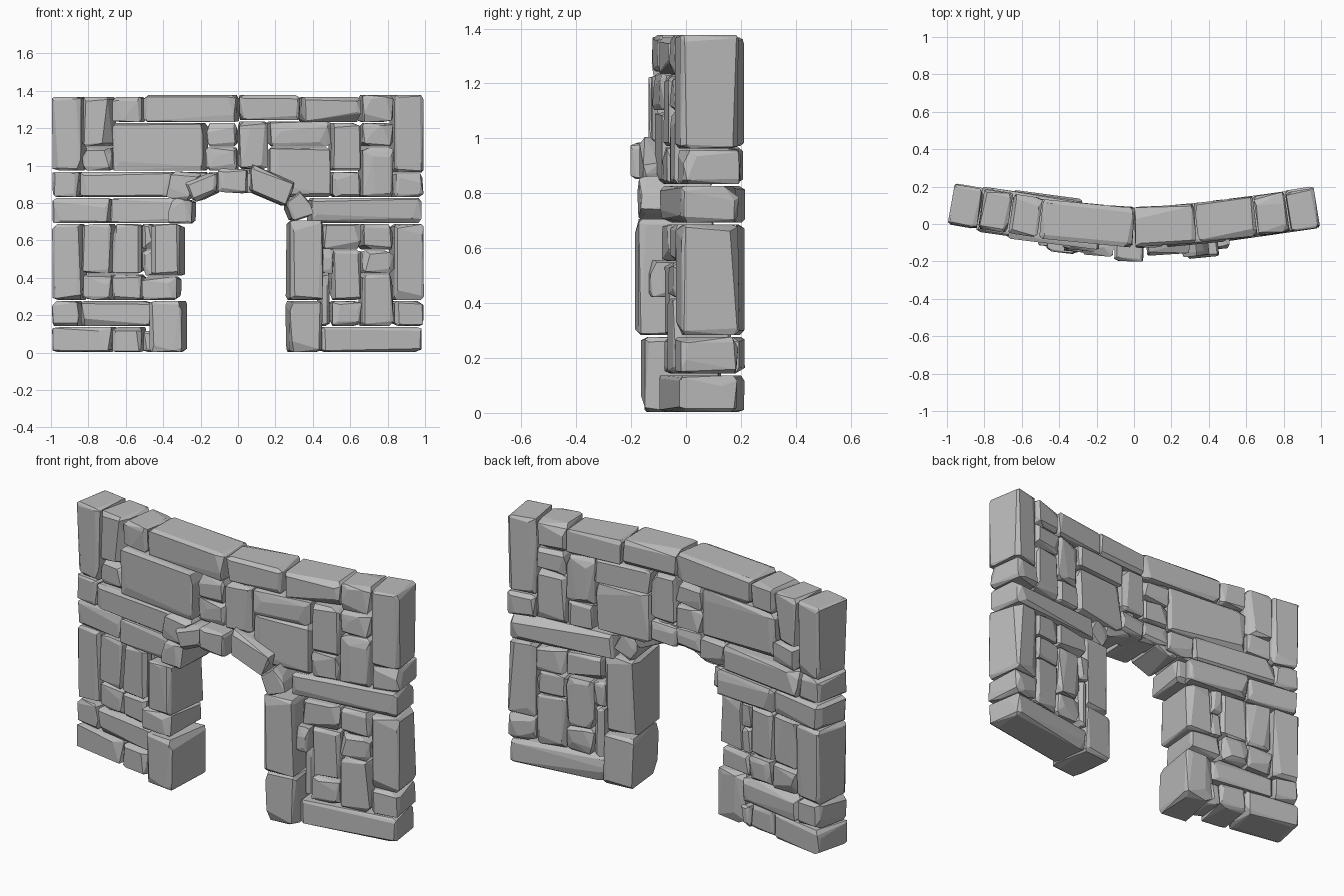
import bpy, bmesh, random
from mathutils import Vector

random.seed(7)
if "Cube" in bpy.data.objects:
    bpy.data.objects.remove(bpy.data.objects["Cube"], do_unlink=True)

HALF_DEPTH = 0.105
GAP = 0.003

# One grey stone colour
stone_grey = bpy.data.materials.new("stone_grey")
stone_grey.use_nodes = True
colour = (0.5, 0.5, 0.5, 1)
stone_grey.diffuse_color = colour
bsdf = next(n for n in stone_grey.node_tree.nodes if n.type == "BSDF_PRINCIPLED")
bsdf.inputs["Base Color"].default_value = colour
bsdf.inputs["Roughness"].default_value = 0.9


def wall_y(x):
    """Centre line of the curved wall, seen from the top."""
    return 0.12 * abs(x) ** 1.5 - 0.015 - 0.008 * x


def chip(size):
    """Random chamfer width, now and then a large chip."""
    width = random.uniform(0.005, 0.026)
    if random.random() < 0.16:
        width = random.uniform(0.035, 0.065)
    return min(width / size, 0.4)


def stone(name, quad, front, back):
    """Rough-hewn block: the chipped hull of a four-cornered front outline."""
    bl, br, tr, tl = (Vector(p) for p in quad)
    middle = (bl + br + tr + tl) / 4
    slope = (wall_y(middle.x + 0.02) - wall_y(middle.x - 0.02)) / 0.04
    size = (((br - bl).length + (tr - tl).length) / 2,
            front + back,
            ((tl - bl).length + (tr - br).length) / 2)
    bm = bmesh.new()
    for corner in range(8):
        ends = [corner >> axis & 1 for axis in range(3)]
        for face in range(3):
            u, v, w = (end if axis == face else abs(end - chip(size[axis]))
                       for axis, end in enumerate(ends))
            p = bl.lerp(br, u).lerp(tl.lerp(tr, u), w)
            d = -front + v * (front + back)
            y = wall_y(middle.x) + slope * (p.x - middle.x) + d
            bm.verts.new((p.x - slope * d, y, p.y))
    hull = bmesh.ops.convex_hull(bm, input=bm.verts[:])
    spare = {g for key in ("geom_interior", "geom_unused") for g in hull[key]
             if isinstance(g, bmesh.types.BMVert)}
    bmesh.ops.delete(bm, geom=list(spare), context="VERTS")
    bmesh.ops.dissolve_limit(bm, angle_limit=0.07, verts=bm.verts[:], edges=bm.edges[:])
    bmesh.ops.recalc_face_normals(bm, faces=bm.faces[:])
    mesh = bpy.data.meshes.new(name)
    bm.to_mesh(mesh)
    bm.free()
    mesh.materials.append(stone_grey)
    ob = bpy.data.objects.new(name, mesh)
    bpy.context.collection.objects.link(ob)
    return ob


def lay(section, blocks):
    """Lay rectangular stones: left, right, bottom, top, extra front, extra back (hundredths)."""
    for i, block in enumerate(blocks, 1):
        x0, x1, z0, z1, front, back = (n / 100 for n in (*block, 0, 0)[:6])
        x0, x1, z0, z1 = x0 + GAP, x1 - GAP, z0 + GAP, z1 - GAP
        wobble = random.uniform(-0.006, 0.006)
        stone(f"{section}_{i}", [(x0, z0), (x1, z0), (x1, z1), (x0, z1)],
              HALF_DEPTH + front + wobble, HALF_DEPTH + back - wobble)


# Coping course along the top
lay("top_stone", [
    (-66, -50, 123, 137), (-50, 0, 123, 138), (0, 33, 124, 138),
    (33, 65, 123, 137), (65, 82, 123, 138)])

# Tall and short quoins at both ends
lay("end_stone", [
    (-98, -82, 97, 137), (-98, -83, 83, 97), (-98, -67, 69, 83),
    (-98, -82, 28, 69), (-98, -83, 14, 28), (-98, -66, 0, 14),
    (82, 98, 96, 138), (82, 98, 83, 96), (82, 98, 28, 69),
    (82, 98, 14, 28)])

# Masonry above the doorway
lay("upper_stone", [
    (-82, -66, 110, 137), (-82, -66, 97, 110), (-66, -17, 97, 123, 2),
    (-17, 0, 110, 123), (-17, 0, 97, 110), (0, 16, 98, 124, 1),
    (16, 49, 110, 124, 1), (16, 49, 83, 110), (49, 65, 97, 123),
    (65, 82, 110, 123), (65, 82, 83, 110), (49, 65, 83, 97)])

# Long bond stones at arch height
lay("bond_stone", [
    (-83, -33, 83, 97, 1, 2), (-67, -29, 69, 83, 2, 2), (38, 97, 69, 83)])

# Left leg infill
lay("left_leg_stone", [
    (-82, -66, 42, 69), (-82, -66, 28, 42), (-66, -50, 42, 69, 0, 1),
    (-66, -50, 28, 42, 0, 2), (-51, -44, 55, 69, -3, 1), (-51, -44, 41, 55, -4),
    (-83, -44, 14, 28, 0, 1), (-66, -50, 0, 14), (-50, -43, 0, 12, -2)])

# Right leg infill
lay("right_leg_stone", [
    (44, 65, 55, 69), (49, 65, 28, 55), (49, 65, 14, 28),
    (65, 82, 55, 69), (65, 82, 42, 55), (65, 82, 14, 42),
    (43, 97, 0, 14), (43, 49, 14, 42, -4), (42, 50, 42, 56, 5)])

# Door jambs, standing proud of the wall
lay("left_jamb", [(-46, -28, 0, 28, 6), (-50, -31, 28, 41, 4), (-45, -29, 41, 69, 6)])
lay("right_jamb", [(26, 44, 0, 28, 6), (26, 44, 28, 71, 8, -1)])

# Filling stones behind the arch
lay("arch_backing", [
    (-33, -16, 83, 97, -6), (-17, 0, 86, 97, -6), (0, 16, 85, 98, -6)])

# Arch ring: corner points go bottom left, bottom right, top right, top left
arch = {
    "left_springer": ([(-0.38, 0.69), (-0.235, 0.69), (-0.23, 0.81), (-0.33, 0.83)], 0.05),
    "left_shoulder": ([(-0.37, 0.83), (-0.24, 0.81), (-0.18, 0.96), (-0.34, 0.97)], 0.04),
    "left_voussoir": ([(-0.225, 0.80), (-0.10, 0.86), (-0.10, 0.98), (-0.27, 0.91)], 0.06),
    "keystone": ([(-0.10, 0.86), (0.055, 0.85), (0.055, 0.98), (-0.10, 0.985)], 0.08),
    "right_voussoir": ([(0.06, 0.86), (0.25, 0.78), (0.30, 0.91), (0.06, 1.01)], 0.05),
    "right_springer": ([(0.28, 0.70), (0.40, 0.74), (0.33, 0.87), (0.24, 0.80)], 0.07),
}
for name, (outline, proud) in arch.items():
    stone(name, outline, HALF_DEPTH + proud, HALF_DEPTH - 0.02)
